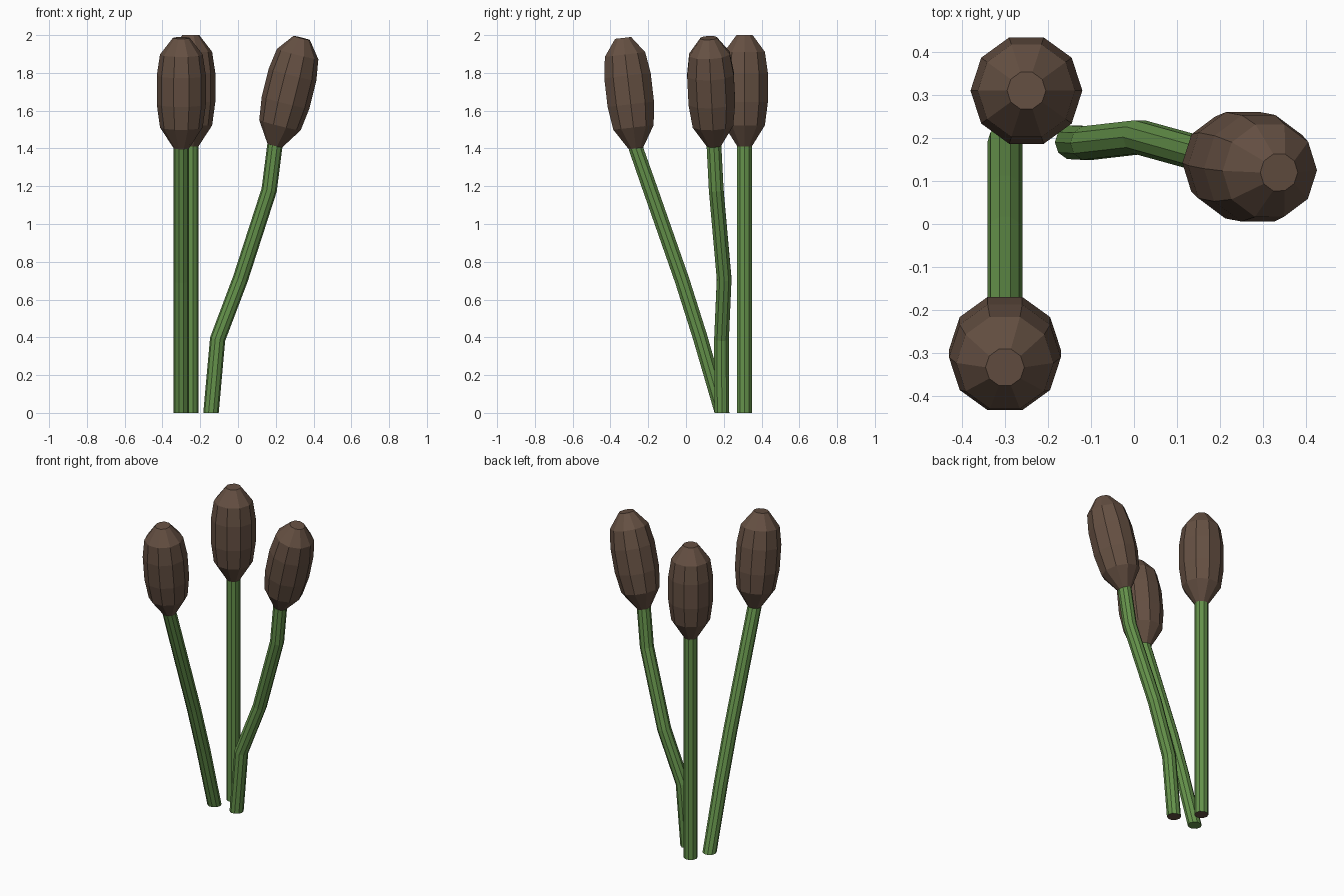
import bpy, bmesh, math
from mathutils import Vector

if "Cube" in bpy.data.objects:
    bpy.data.objects.remove(bpy.data.objects["Cube"])

SIDES = 10

def material(name, color):
    m = bpy.data.materials.new(name)
    m.diffuse_color = color
    m.use_nodes = True
    m.node_tree.nodes["Principled BSDF"].inputs["Base Color"].default_value = m.diffuse_color
    return m

green = material("stem_green", (0.13, 0.29, 0.07, 1))
brown = material("head_brown", (0.13, 0.08, 0.055, 1))

def tube(name, rings, mats, base_brown=False):
    """Flat-faced tube through rings of (centre, axis, radius), capped at both ends."""
    bm = bmesh.new()
    loops = []
    for centre, axis, r in rings:
        q = Vector((0, 0, 1)).rotation_difference(axis)
        loop = []
        for i in range(SIDES):
            a = 2 * math.pi * i / SIDES
            loop.append(bm.verts.new(centre + q @ Vector((r * math.cos(a), r * math.sin(a), 0))))
        loops.append(loop)
    for lo, hi in zip(loops, loops[1:]):
        for i in range(SIDES):
            j = (i + 1) % SIDES
            bm.faces.new((lo[i], lo[j], hi[j], hi[i]))
    base = bm.faces.new(loops[0][::-1])
    bm.faces.new(loops[-1])
    if base_brown:
        base.material_index = 1
    me = bpy.data.meshes.new(name)
    bm.to_mesh(me)
    bm.free()
    for m in mats:
        me.materials.append(m)
    bpy.context.collection.objects.link(bpy.data.objects.new(name, me))

# seed head profile: fraction along the axis, radius
HEAD = [(0, 0.04), (0.19, 0.113), (0.4, 0.13), (0.66, 0.13), (0.85, 0.113), (1, 0.045)]

def reed(name, path, tip, base_brown):
    pts = [Vector(p) for p in path]
    tip = Vector(tip)
    head_axis = (tip - pts[-1]).normalized()
    # stem, level at the ground and square to the head at the top
    rings = []
    for i, p in enumerate(pts):
        if i == 0:
            axis = Vector((0, 0, 1))
        elif i == len(pts) - 1:
            axis = head_axis
        else:
            axis = (p - pts[i - 1]).normalized() + (pts[i + 1] - p).normalized()
        rings.append((p, axis.normalized(), 0.041))
    tube(name + "_stem", rings, [green, brown], base_brown)
    # seed head
    tube(name + "_head", [(pts[-1].lerp(tip, t), head_axis, r) for t, r in HEAD], [brown])

reed("upright_reed", [(-0.25, 0.31, 0), (-0.25, 0.31, 1.41)], (-0.25, 0.31, 2.0), True)
reed("bent_reed", [(-0.143, 0.19, 0), (-0.108, 0.188, 0.39), (0.013, 0.202, 0.71),
                   (0.165, 0.16, 1.18), (0.195, 0.148, 1.415)], (0.337, 0.12, 1.985), True)
reed("forward_reed", [(-0.3, 0.19, 0), (-0.3, 0.075, 0.4), (-0.3, -0.02, 0.7),
                      (-0.3, -0.195, 1.2), (-0.3, -0.265, 1.4)], (-0.3, -0.333, 1.985), False)
